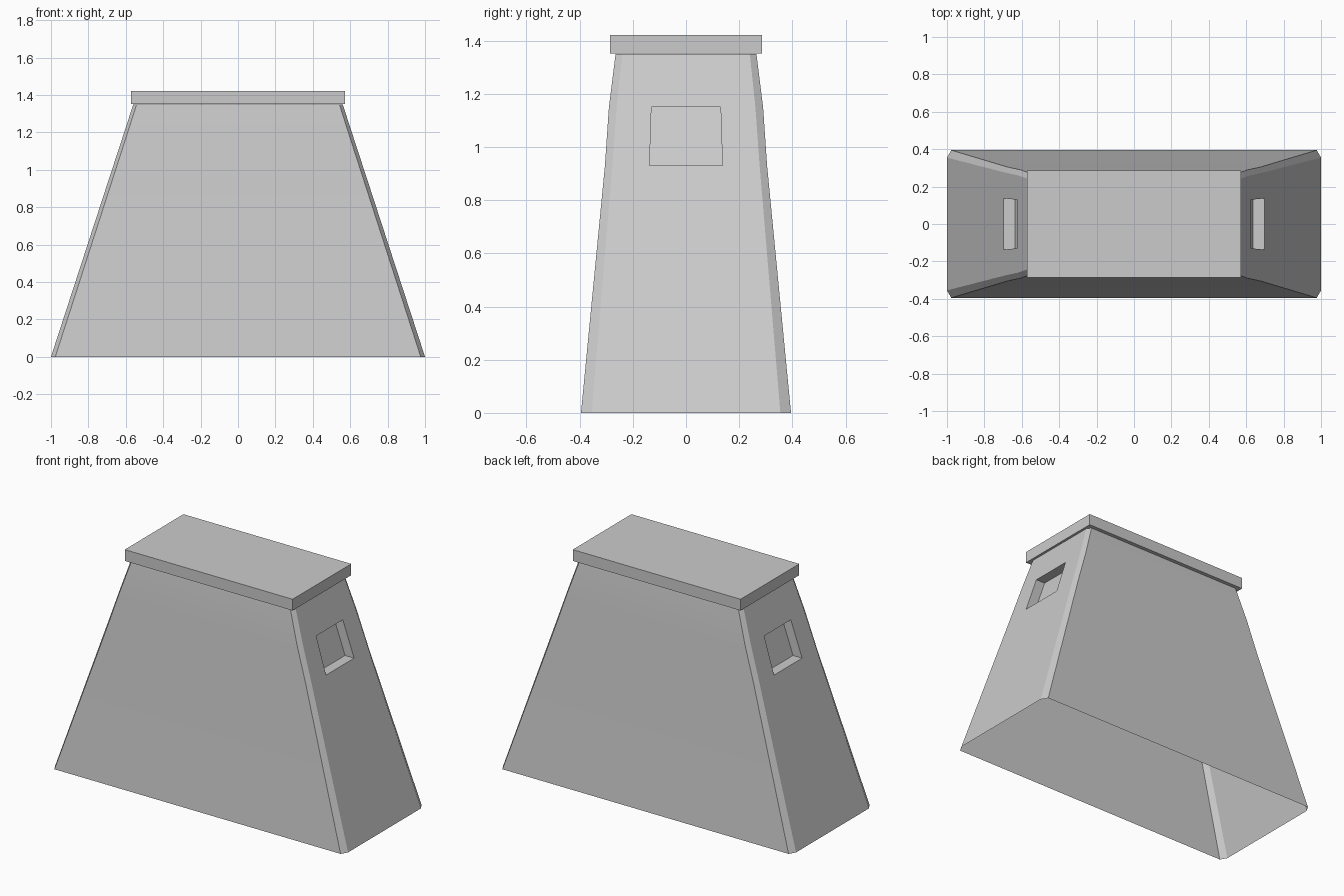
import bpy, bmesh

if "Cube" in bpy.data.objects:
    bpy.data.objects.remove(bpy.data.objects["Cube"])


def finish(name, bm):
    bmesh.ops.recalc_face_normals(bm, faces=bm.faces[:])
    mesh = bpy.data.meshes.new(name)
    bm.to_mesh(mesh)
    bm.free()
    obj = bpy.data.objects.new(name, mesh)
    bpy.context.collection.objects.link(obj)
    bpy.ops.object.select_all(action='DESELECT')
    obj.select_set(True)
    bpy.context.view_layer.objects.active = obj
    bpy.ops.object.shade_smooth_by_angle(angle=0.52)
    return obj


# Tapered body: open shell with chamfered corners
# each level: z, half x, half x before chamfer, half y, half y before chamfer, window half width
levels = [
    (0.00, 1.000, 0.977, 0.395, 0.355, 0.140),
    (0.93, 0.697, 0.677, 0.305, 0.277, 0.137),
    (1.15, 0.625, 0.606, 0.290, 0.261, 0.130),
    (1.35, 0.560, 0.542, 0.265, 0.240, 0.125),
]
bm = bmesh.new()
rings = []
for z, x, xc, y, yc, w in levels:
    half = [(xc, -y), (x, -yc), (x, -w), (x, w), (x, yc), (xc, y)]
    ring = half + [(-px, -py) for px, py in half]
    rings.append([bm.verts.new((px, py, z)) for px, py in ring])

windows = []
for i in range(len(rings) - 1):
    a, b = rings[i], rings[i + 1]
    for j in range(12):
        k = (j + 1) % 12
        face = bm.faces.new((a[j], a[k], b[k], b[j]))
        if i == 1 and j in (2, 8):
            windows.append((face, 1 if j == 2 else -1))

# Window recesses pushed horizontally into both ends
for face, side in windows:
    outer = list(face.verts)
    bm.faces.remove(face)
    inner = [bm.verts.new((v.co.x - side * 0.062, v.co.y, v.co.z)) for v in outer]
    for j in range(4):
        k = (j + 1) % 4
        bm.faces.new((outer[j], outer[k], inner[k], inner[j]))
    bm.faces.new(inner)
finish("tapered_body", bm)

# Flat cap slab
bm = bmesh.new()
bmesh.ops.create_cube(bm, size=1)
bmesh.ops.scale(bm, vec=(1.146, 0.572, 0.07), verts=bm.verts)
bmesh.ops.translate(bm, vec=(0, 0, 1.387), verts=bm.verts)
finish("top_cap", bm)
